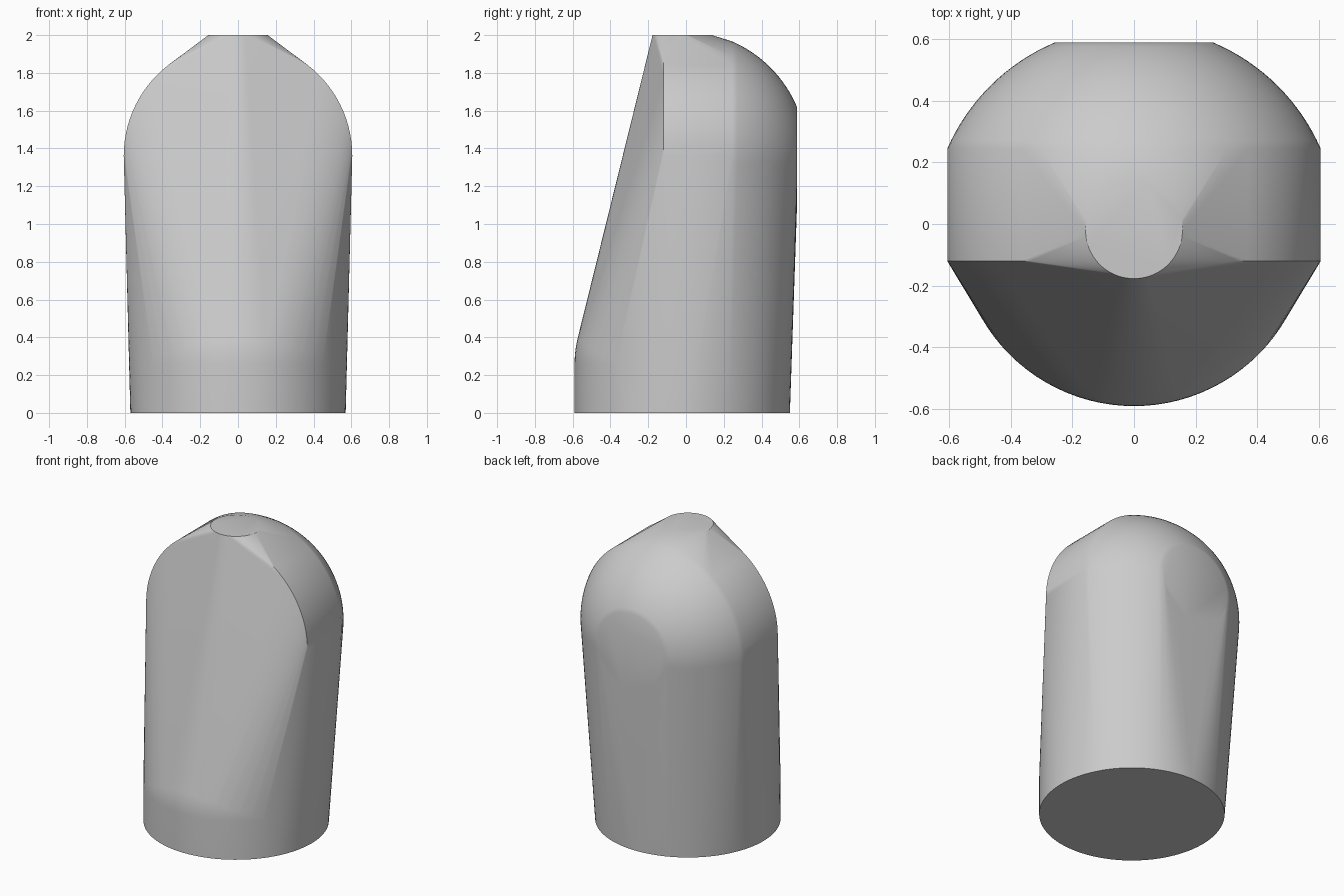
import bpy, bmesh, math
from mathutils import Vector

if "Cube" in bpy.data.objects:
    bpy.data.objects.remove(bpy.data.objects["Cube"])

SEG = 96
AXIS_Y = -0.02          # common axis of base, dome and tip
DOME_Z = 1.362          # dome centre height
DOME_R = 0.66           # spherical back of the dome
SIDE_R = 0.605          # rounded sides of the dome
BASE_R = 0.57
BASE_Z = 0.26


def ring_z(bm, r, z):
    """Horizontal ring around the vertical axis."""
    for i in range(SEG):
        a = math.tau * i / SEG
        bm.verts.new((r * math.cos(a), AXIS_Y + r * math.sin(a), z))


def ring_y(bm, r, y):
    """Upright ring facing front/back around the dome centre."""
    for i in range(SEG):
        a = math.tau * i / SEG
        bm.verts.new((r * math.cos(a), y, DOME_Z + r * math.sin(a)))


bm = bmesh.new()

# Base: short cylinder with a rounded shoulder
ring_z(bm, BASE_R, 0)
for k in range(9):
    a = math.radians(2.5 * k)
    ring_z(bm, BASE_R * math.cos(a), BASE_Z + BASE_R * math.sin(a))

# Small flat tip
ring_z(bm, 0.157, 2.0)

# Dome: flat front edge, straight rounded sides, spherical back cut flat
ring_y(bm, SIDE_R, -0.12)
a0 = math.acos(SIDE_R / DOME_R)
a1 = math.asin((0.588 - AXIS_Y) / DOME_R)
for k in range(17):
    a = a0 + (a1 - a0) * k / 16
    ring_y(bm, DOME_R * math.cos(a), AXIS_Y + DOME_R * math.sin(a))

# Wrap everything in one taut skin
res = bmesh.ops.convex_hull(bm, input=bm.verts[:], use_existing_faces=False)
hull_verts = {v for f in bm.faces for v in f.verts}
bmesh.ops.delete(bm, geom=[v for v in bm.verts if v not in hull_verts], context='VERTS')
bmesh.ops.dissolve_limit(bm, angle_limit=math.radians(0.1),
                         verts=bm.verts[:], edges=bm.edges[:])
bmesh.ops.recalc_face_normals(bm, faces=bm.faces[:])

mesh = bpy.data.meshes.new("body")
bm.to_mesh(mesh)
bm.free()
body = bpy.data.objects.new("body", mesh)
bpy.context.collection.objects.link(body)

grey = bpy.data.materials.new("light grey")
grey.diffuse_color = (0.6, 0.6, 0.6, 1)
grey.use_nodes = True
grey.node_tree.nodes["Principled BSDF"].inputs["Base Color"].default_value = grey.diffuse_color
mesh.materials.append(grey)

bpy.context.view_layer.objects.active = body
body.select_set(True)
bpy.ops.object.shade_smooth_by_angle(angle=math.radians(30))
